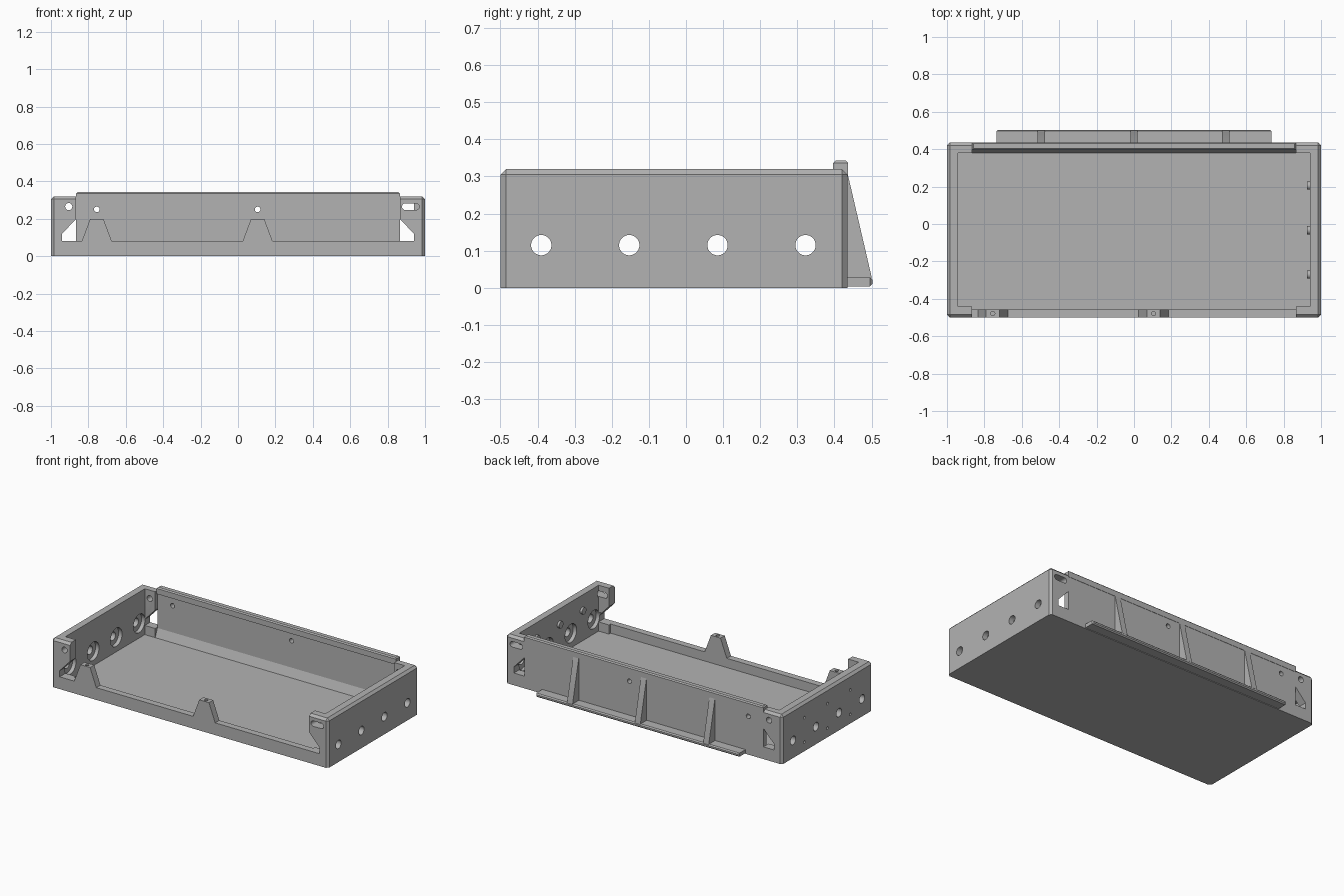
import bpy, bmesh
from math import pi, cos, sin
from mathutils import Matrix, Vector

if "Cube" in bpy.data.objects:
    bpy.data.objects.remove(bpy.data.objects["Cube"])

grey = bpy.data.materials.new("plain grey")
grey.use_nodes = True
GREY = (0.45, 0.45, 0.45, 1)
grey.diffuse_color = GREY
grey.node_tree.nodes["Principled BSDF"].inputs["Base Color"].default_value = GREY


def finish(name, bm):
    bmesh.ops.recalc_face_normals(bm, faces=bm.faces)
    mesh = bpy.data.meshes.new(name)
    bm.to_mesh(mesh)
    bm.free()
    mesh.materials.append(grey)
    obj = bpy.data.objects.new(name, mesh)
    bpy.context.collection.objects.link(obj)
    return obj


def box(name, lo, hi, chamfer=0, pick=lambda mid: True):
    lo, hi = Vector(lo), Vector(hi)
    bm = bmesh.new()
    bmesh.ops.create_cube(bm, size=1)
    for v in bm.verts:
        v.co = Vector([l + (h - l) * (c + 0.5) for l, h, c in zip(lo, hi, v.co)])
    if chamfer:
        edges = [e for e in bm.edges if pick((e.verts[0].co + e.verts[1].co) / 2)]
        bmesh.ops.bevel(bm, geom=edges, offset=chamfer, segments=1, affect='EDGES')
    return finish(name, bm)


def prism(name, points, axis, start, end):
    """Extrude a 2D outline along an axis; the outline uses the other two axes in order."""
    bm = bmesh.new()

    def place(p, d):
        c = list(p)
        c.insert("xyz".index(axis), d)
        return bm.verts.new(c)

    face = bm.faces.new([place(p, start) for p in points])
    shift = Vector([end - start if a == axis else 0 for a in "xyz"])
    new = bmesh.ops.extrude_face_region(bm, geom=[face])["geom"]
    bmesh.ops.translate(bm, vec=shift, verts=[g for g in new if isinstance(g, bmesh.types.BMVert)])
    return finish(name, bm)


def disc(u, v, r, stretch=0, n=24):
    """Circle outline, or a rounded slot when stretched."""
    pts = []
    for i in range(n):
        a = 2 * pi * (i + 0.5) / n
        pts.append((u + r * cos(a) + (stretch if cos(a) > 0 else -stretch), v + r * sin(a)))
    return pts


def cut(target, cutter):
    cutter.hide_render = True
    mod = target.modifiers.new("cut", 'BOOLEAN')
    mod.operation = 'DIFFERENCE'
    mod.solver = 'EXACT'
    mod.object = cutter
    bpy.context.view_layer.objects.active = target
    bpy.ops.object.modifier_apply(modifier=mod.name)
    bpy.data.objects.remove(cutter)


FRONT, BACK, TOP, FLOOR = -0.5, 0.435, 0.32, 0.02
SIDE, POST, SILL = 0.94, 0.865, 0.08
TABS = (-0.755, 0.105)
BORES = (-0.39, -0.153, 0.085, 0.322)
PEGS = (-0.27, -0.033, 0.205)

# Outer shell with chamfered rims, hollowed between the corner posts
tray = box("tray", (-1, FRONT, 0), (1, BACK, TOP), 0.015, lambda m: m.z > 0.1)
cut(tray, box("cavity", (-SIDE, -0.44, FLOOR), (SIDE, 0.38, 1)))
cut(tray, box("cavity_long", (-POST, -0.457, FLOOR), (POST, 0.403, 1)))

# Low front wall with two raised tabs
outline = [(-SIDE, SILL)]
for x in TABS:
    outline += [(x - 0.08, SILL), (x - 0.035, 0.2), (x + 0.035, 0.2), (x + 0.08, SILL)]
outline += [(SIDE, SILL), (SIDE, 0.12), (POST, 0.2), (POST, 1), (-POST, 1), (-POST, 0.2), (-SIDE, 0.12)]
cut(tray, prism("front_opening", outline, "y", -0.7, -0.43))

# Slanted windows at the ends of the back wall
for s in (-1, 1):
    window = [(s * SIDE, SILL), (s * SIDE, 0.12), (s * POST, 0.2), (s * POST, SILL)]
    cut(tray, prism("back_window", window, "y", 0.3, 0.6))

# Screw holes in the tabs and back wall
for x in TABS:
    cut(tray, prism("tab_hole", disc(x, -0.479, 0.011), "z", 0.12, 0.3))
    cut(tray, prism("back_hole", disc(x, 0.25, 0.015), "y", 0.3, 0.6))

# Corner posts: round hole on one end, slot on the other
for y0, y1 in ((-0.6, -0.43), (0.37, 0.6)):
    cut(tray, prism("post_hole", disc(-0.905, 0.265, 0.019), "y", y0, y1))
    cut(tray, prism("post_slot", disc(0.923, 0.265, 0.018, 0.028), "y", y0, y1))

# Side wall bores with wide recesses on the inside
for y in BORES:
    cut(tray, prism("side_bore", disc(y, 0.115, 0.0275), "x", -1.2, 1.2))
    if abs(y) < 0.36:
        cut(tray, prism("recess", disc(y, 0.115, 0.06), "x", -0.965, 0.965))
    else:
        cut(tray, prism("recess", disc(y, 0.115, 0.06), "x", -0.965, 0.965))

# Small blind holes outside one end, matching bosses inside the other
for y in PEGS:
    for z in (0.06, 0.22):
        cut(tray, prism("blind_hole", disc(y, z, 0.009, n=12), "x", -1.1, -0.97))
    prism("inner_boss_%d" % PEGS.index(y), disc(y, 0.22, 0.022), "x", 0.925, 0.945)

# Raised lip along the back wall
box("back_lip", (-POST, 0.396, 0.3), (POST, BACK + 0.002, 0.343), 0.007, lambda m: m.z > 0.33)

# Sloped fillet between floor and back wall
prism("back_fillet", [(0.378, 0.015), (0.41, 0.015), (0.41, 0.075), (0.403, 0.075)], "x", -POST, POST)

# Ledge and triangular ribs behind the back wall
box("back_ledge", (-0.735, BACK - 0.01, 0.004), (0.735, 0.503, 0.028), 0.007, lambda m: m.y > 0.49)
for i, x in enumerate((-0.495, 0, 0.49)):
    prism("back_rib_%d" % i, [(BACK - 0.01, 0.01), (0.5, 0.01), (0.5, 0.03), (BACK, 0.31), (BACK - 0.01, 0.31)],
          "x", x - 0.02, x + 0.02)

for obj in bpy.context.collection.objects:
    if obj.type == 'MESH':
        bpy.ops.object.select_all(action='DESELECT')
        obj.select_set(True)
        bpy.context.view_layer.objects.active = obj
        bpy.ops.object.shade_smooth_by_angle(angle=0.5)
